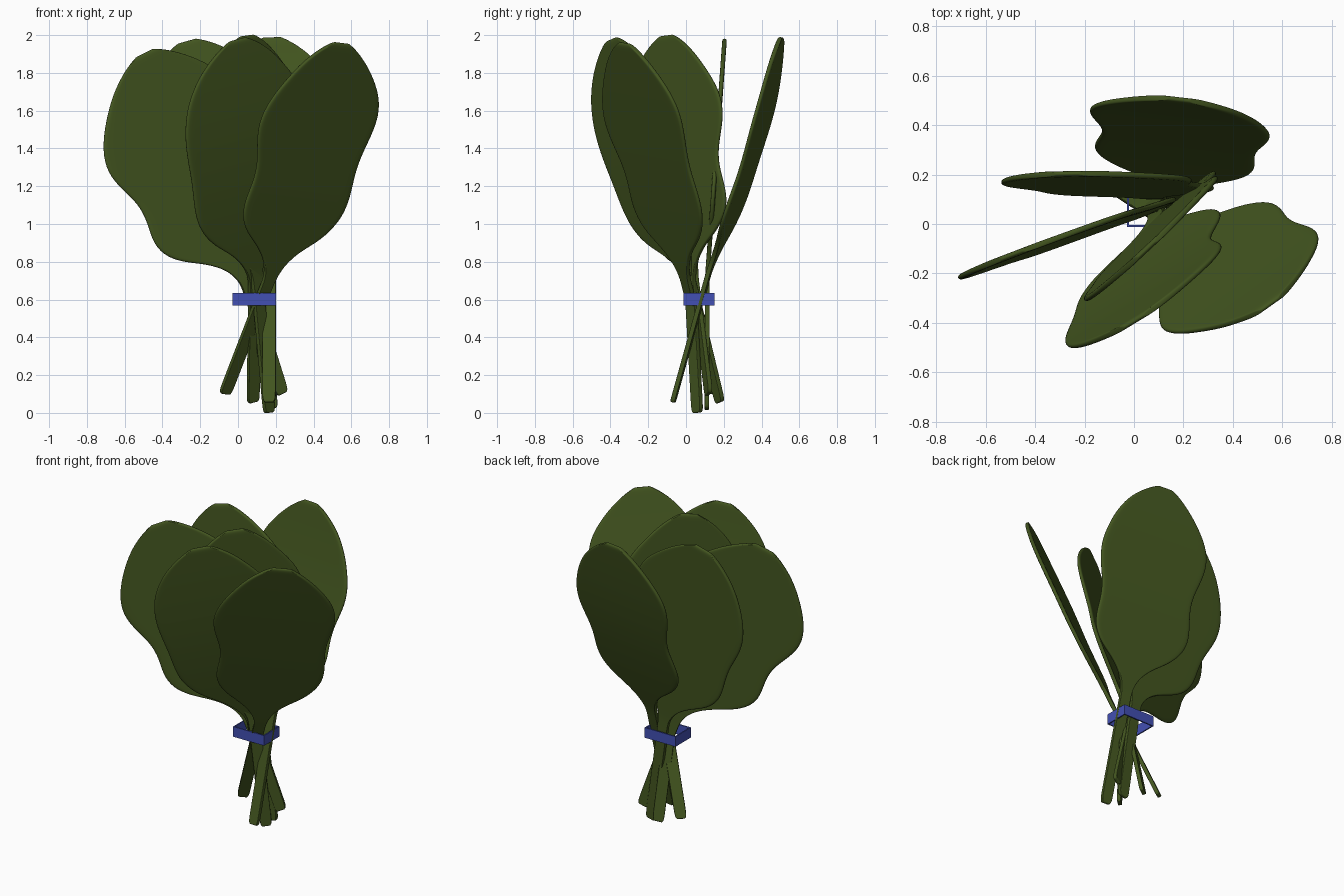
import bpy, bmesh, math
from mathutils import Vector

if "Cube" in bpy.data.objects:
    bpy.data.objects.remove(bpy.data.objects["Cube"])


def material(name, col):
    m = bpy.data.materials.new(name)
    m.diffuse_color = (*col, 1)
    m.use_nodes = True
    m.node_tree.nodes["Principled BSDF"].inputs["Base Color"].default_value = m.diffuse_color
    return m


GREEN = material("leaf green", (0.056, 0.092, 0.014))
BLUE = material("band blue", (0.055, 0.08, 0.45))

# Shared blade outline: (position along blade, half width)
OUTLINE = [(0, .037), (.06, .065), (.12, .14), (.17, .24), (.23, .31), (.30, .34),
           (.38, .33), (.46, .325), (.54, .35), (.63, .38), (.72, .37), (.80, .325),
           (.87, .26), (.92, .20), (.97, .12), (1.0, .045)]
COLUMNS = (-1, -.9, -.5, 0, .5, .9, 1)
# Stem steps from foot to blade: (fraction, half width)
STEM = [(0, .022), (.012, .031), (.04, .036), (.15, .036), (.4, .036), (.7, .036), (.92, .036)]


def make_leaf(name, base, tip, plane, bottom, left=1.0, right=1.0, bow=0.0, phase=0.0):
    """Blade lies on y = a + b*x + c*z; base and tip are (x, z)."""
    a, b, c = plane

    def on_plane(p):
        return Vector((p[0], a + b * p[0] + c * p[1], p[1]))

    p0, p1, foot = on_plane(base), on_plane(tip), Vector(bottom)
    across = (p1 - p0).cross(Vector((b, -1, c))).normalized()

    # Centre line with left and right half widths
    rows = [(foot.lerp(p0, f), w, w) for f, w in STEM]
    for t, w in OUTLINE:
        mid = p0.lerp(p1, t) + Vector((0, bow * math.sin(math.pi * t), 0))
        wob = .02 * math.sin(math.pi * t)
        wl = w * left + wob * math.sin(13 * t + phase)
        wr = w * right + wob * math.sin(15 * t + 2 + phase)
        rows.append((mid, wl, wr))

    bm = bmesh.new()
    grid = []
    for mid, wl, wr in rows:
        grid.append([bm.verts.new(mid + across * s * (wl if s < 0 else wr))
                     for s in COLUMNS])
    for r0, r1 in zip(grid, grid[1:]):
        for i in range(len(COLUMNS) - 1):
            bm.faces.new((r0[i], r0[i + 1], r1[i + 1], r1[i]))
    for f in bm.faces:
        f.smooth = True
    me = bpy.data.meshes.new(name)
    bm.to_mesh(me)
    bm.free()
    me.materials.append(GREEN)
    ob = bpy.data.objects.new(name, me)
    bpy.context.collection.objects.link(ob)
    sol = ob.modifiers.new("thickness", 'SOLIDIFY')
    sol.thickness = .024
    sol.offset = 0
    sub = ob.modifiers.new("rounding", 'SUBSURF')
    sub.levels = sub.render_levels = 2
    return ob


# Six leaves, each with its stem
make_leaf("leaf_left", (.04, .72), (-.49, 1.91), (.01, .37, .025),
          (.235, .12, .10), left=1.2, right=1.0)
make_leaf("leaf_back_left", (.08, .72), (-.27, 1.97), (.06, 0, .073),
          (.18, .11, .02), left=1.07, right=1.05, phase=1)
make_leaf("leaf_front", (.09, .72), (.0, 1.98), (.16, .68, -.28),
          (.08, .18, .055), left=1.02, bow=-.04, phase=2)
make_leaf("leaf_middle", (.10, .72), (.05, 2.0), (-.03, .94, -.06),
          (.165, .06, 0), right=.97, phase=1.5)
make_leaf("leaf_front_right", (.17, .72), (.55, 1.96), (.212, .652, -.458),
          (-.07, .15, .10), left=.93, bow=-.01)
make_leaf("leaf_back_right", (.165, .76), (.18, 1.99), (-.09, -.12, .31),
          (.165, -.07, .055), left=.95, bow=.04, phase=4)

# Rectangular band holding the stems
bm = bmesh.new()
loops = []
for inset, z in ((0, .568), (0, .635), (.008, .635), (.008, .568)):
    x0, x1, y0, y1 = -.028 + inset, .2 - inset, -.012 + inset, .15 - inset
    loops.append([bm.verts.new((x, y, z))
                  for x, y in ((x0, y0), (x1, y0), (x1, y1), (x0, y1))])
for k in range(4):
    l0, l1 = loops[k], loops[(k + 1) % 4]
    for i in range(4):
        j = (i + 1) % 4
        bm.faces.new((l0[i], l0[j], l1[j], l1[i]))
bmesh.ops.recalc_face_normals(bm, faces=bm.faces)
me = bpy.data.meshes.new("band")
bm.to_mesh(me)
bm.free()
me.materials.append(BLUE)
bpy.context.collection.objects.link(bpy.data.objects.new("band", me))
